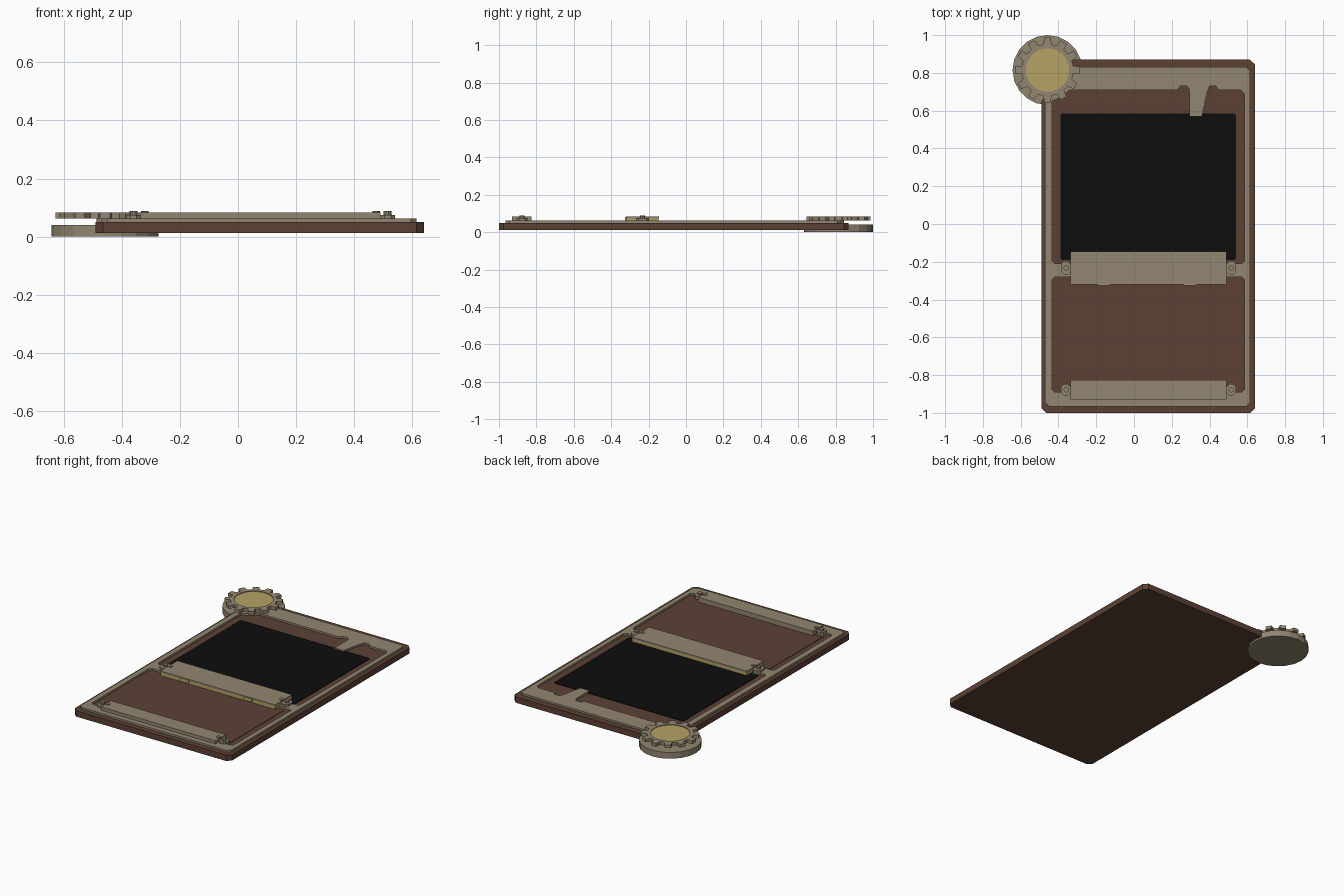
import bpy, bmesh
from math import sin, cos, pi

cube = bpy.data.objects.get("Cube")
if cube:
    bpy.data.objects.remove(cube, do_unlink=True)


def material(name, rgb):
    m = bpy.data.materials.new(name)
    m.use_nodes = True
    m.diffuse_color = (*rgb, 1)
    m.node_tree.nodes["Principled BSDF"].inputs["Base Color"].default_value = (*rgb, 1)
    return m


TAN = material("tan metal", (0.29, 0.24, 0.165))
BROWN = material("brown board", (0.107, 0.053, 0.036))
GOLD = material("gold", (0.46, 0.36, 0.13))
BLACK = material("black panel", (0.004, 0.004, 0.004))


def prism(name, loops, z0, z1, mat):
    """Extrude a flat outline, with any further loops cut as holes."""
    cu = bpy.data.curves.new(name, "CURVE")
    cu.dimensions, cu.fill_mode = "2D", "BOTH"
    cu.extrude = (z1 - z0) / 2
    for pts in loops:
        sp = cu.splines.new("POLY")
        sp.points.add(len(pts) - 1)
        for p, (x, y) in zip(sp.points, pts):
            p.co = (x, y, 0, 1)
        sp.use_cyclic_u = True
    tmp = bpy.data.objects.new(name + "_outline", cu)
    bpy.context.collection.objects.link(tmp)
    deps = bpy.context.evaluated_depsgraph_get()
    mesh = bpy.data.meshes.new_from_object(tmp.evaluated_get(deps))
    bpy.data.objects.remove(tmp, do_unlink=True)
    bm = bmesh.new()
    bm.from_mesh(mesh)
    bmesh.ops.remove_doubles(bm, verts=bm.verts, dist=1e-5)
    bmesh.ops.translate(bm, verts=bm.verts, vec=(0, 0, (z0 + z1) / 2))
    bmesh.ops.recalc_face_normals(bm, faces=bm.faces)
    bm.to_mesh(mesh)
    bm.free()
    mesh.name = name
    mesh.materials.clear()
    mesh.materials.append(mat)
    for f in mesh.polygons:
        f.material_index = 0
        f.use_smooth = False
    ob = bpy.data.objects.new(name, mesh)
    bpy.context.collection.objects.link(ob)
    return ob


def rect(x0, x1, y0, y1, c=0.0):
    """Rectangle with corners chamfered by c."""
    if not c:
        return [(x0, y0), (x1, y0), (x1, y1), (x0, y1)]
    return [(x0 + c, y0), (x1 - c, y0), (x1, y0 + c), (x1, y1 - c),
            (x1 - c, y1), (x0 + c, y1), (x0, y1 - c), (x0, y0 + c)]


def circle(x, y, r, n):
    return [(x + r * cos(2 * pi * i / n), y + r * sin(2 * pi * i / n)) for i in range(n)]


def cut_corner(pts, dx, dy):
    """Replace the back right-hand chamfer with a larger cut under the gear."""
    x, y = pts[6][0], pts[5][1]
    return pts[:5] + [(x + dx, y), (x, y - dy)] + pts[7:]


# Board
prism("board", [cut_corner(rect(-0.49, 0.64, -1, 0.87, 0.025), 0.15, 0.22)], 0.012, 0.05, BROWN)

# Frame with two openings; the upper one carries the tapered clip and its notches
upper = [(-0.42, -0.21), (0.57, -0.21), (0.585, -0.195), (0.585, 0.69), (0.565, 0.71),
         (0.445, 0.71), (0.435, 0.73), (0.4, 0.73), (0.388, 0.7), (0.36, 0.57),
         (0.295, 0.57), (0.295, 0.71), (0.28, 0.73), (0.245, 0.73), (0.23, 0.71),
         (-0.34, 0.71), (-0.39, 0.67), (-0.435, 0.65), (-0.435, -0.195)]
lower = rect(-0.435, 0.585, -0.89, -0.28, 0.015)
prism("frame", [cut_corner(rect(-0.47, 0.615, -0.965, 0.83, 0.02), 0.14, 0.15), upper, lower],
      0.05, 0.062, TAN)

# Panels in the openings
prism("black_panel", [rect(-0.39, 0.54, -0.19, 0.585, 0.008)], 0.05, 0.054, BLACK)
prism("lower_panel", [rect(-0.39, 0.538, -0.85, -0.3)], 0.05, 0.053, BROWN)

# Crossbars with stepped end tabs and pins
MID_X = 0.0775


def crossbar(name, y0, y1, z0, tab):
    x0, x1, yc = MID_X - 0.4125, MID_X + 0.4125, (y0 + y1) / 2
    prism(name, [rect(x0, x1, y0, y1)], z0, 0.083, TAN)
    for side, label in ((-1, "right"), (1, "left")):
        a, b = sorted((MID_X + side * 0.4125, MID_X + side * 0.463))
        prism(f"{name}_{label}_tab", [rect(a, b, yc - tab, yc + tab, 0.014)], 0.05, 0.075, TAN)
        for dist, r, top in ((0.398, 0.013, 0.088), (0.437, 0.014, 0.088)):
            prism(f"{name}_{label}_pin", [circle(MID_X + side * dist, yc, r, 10)],
                  0.07, top, TAN)


crossbar("middle_bar", -0.32, -0.145, 0.073, 0.036)
crossbar("front_bar", -0.93, -0.825, 0.05, 0.03)

# Gold underlay of the middle bar, with two small lips on its front edge
prism("gold_underlay", [rect(-0.334, 0.489, -0.319, -0.146)], 0.05, 0.073, GOLD)
for x in (-0.16, 0.295):
    prism("gold_lip", [rect(x - 0.032, x + 0.032, -0.326, -0.31)], 0.058, 0.08, GOLD)

# Corner wheel: base disc, axle, gear and gold face
GX, GY, TEETH = -0.458, 0.815, 12
prism("wheel_base", [circle(GX, GY, 0.185, 20)], 0, 0.04, TAN)
prism("wheel_axle", [circle(GX, GY, 0.03, 12)], 0.035, 0.065, TAN)
gear = []
for i in range(TEETH):
    for off, r in ((-0.3, 0.138), (-0.2, 0.172), (0.2, 0.172), (0.3, 0.138)):
        a = 2 * pi * (i + off) / TEETH
        gear.append((GX + r * cos(a), GY + r * sin(a)))
prism("gear", [gear, circle(GX, GY, 0.115, 32)], 0.062, 0.083, TAN)
prism("gear_face", [circle(GX, GY, 0.115, 32)], 0.062, 0.079, GOLD)
